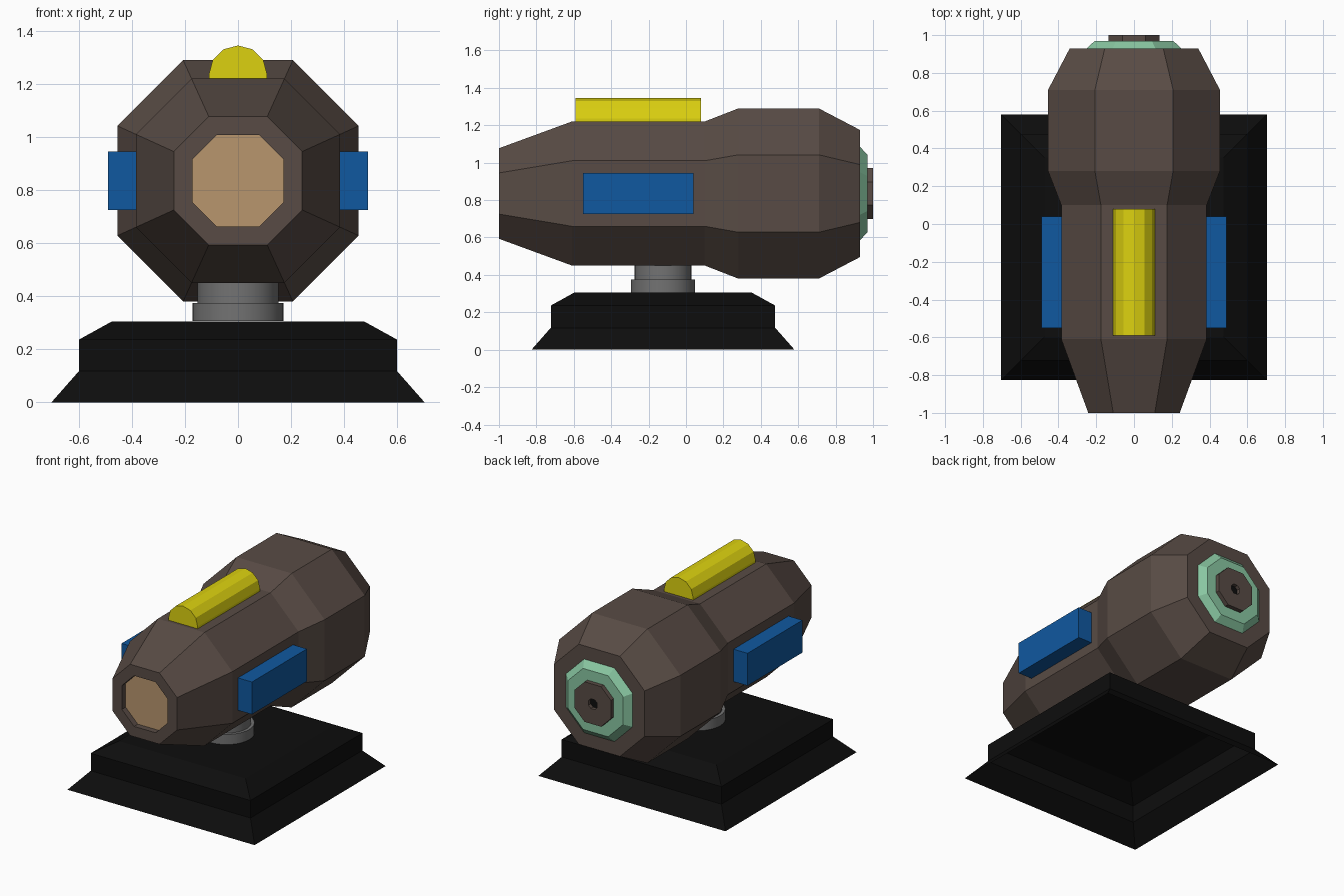
import bpy, bmesh, math

if "Cube" in bpy.data.objects:
    bpy.data.objects.remove(bpy.data.objects["Cube"])

CZ = 0.835    # height of the body axis
BY = -0.123   # centre of the stand in y


def mat(name, rgb):
    m = bpy.data.materials.new(name)
    m.diffuse_color = (*rgb, 1)
    m.use_nodes = True
    m.node_tree.nodes["Principled BSDF"].inputs["Base Color"].default_value = m.diffuse_color
    return m


BROWN = mat("dark brown", (0.098, 0.071, 0.059))
TAN = mat("tan", (0.48, 0.305, 0.155))
GREEN = mat("mint green", (0.25, 0.57, 0.36))
BLUE = mat("blue", (0.005, 0.098, 0.35))
YELLOW = mat("yellow", (0.72, 0.64, 0.005))
GREY = mat("grey", (0.17, 0.17, 0.17))
BLACK = mat("black", (0.004, 0.004, 0.004))


def loft(name, rings, mats, cap_start=True, cap_end=True, start_mat=0, end_mat=0):
    """Skin a list of point rings; the caps may have their own colour."""
    bm = bmesh.new()
    loops = [[bm.verts.new(p) for p in ring] for ring in rings]
    n = len(loops[0])
    for a, b in zip(loops, loops[1:]):
        for i in range(n):
            j = (i + 1) % n
            bm.faces.new((a[i], a[j], b[j], b[i]))
    if cap_start:
        bm.faces.new(loops[0][::-1]).material_index = start_mat
    if cap_end:
        bm.faces.new(loops[-1]).material_index = end_mat
    bmesh.ops.recalc_face_normals(bm, faces=bm.faces)
    me = bpy.data.meshes.new(name)
    bm.to_mesh(me)
    bm.free()
    for m in mats:
        me.materials.append(m)
    ob = bpy.data.objects.new(name, me)
    bpy.context.collection.objects.link(ob)
    return ob


def octagon(y, r, k=0.455):
    """Octagon around the body axis: r is half the width, k the flat ratio."""
    f = r * k
    pts = [(r, -f), (r, f), (f, r), (-f, r), (-r, f), (-r, -f), (-f, -r), (f, -r)]
    return [(x, y, CZ + z) for x, z in pts]


def square(z, h):
    return [(sx * h, BY + sy * h, z) for sx, sy in ((1, -1), (1, 1), (-1, 1), (-1, -1))]


def circle(z, r, n=32):
    return [(r * math.cos(2 * math.pi * i / n), BY + r * math.sin(2 * math.pi * i / n), z)
            for i in range(n)]


# Main body with a recessed tan lens at the front
body = [octagon(-0.96, 0.172, 0.47), octagon(-1.0, 0.172, 0.47)]
body += [octagon(y, r) for y, r in ((-1.0, 0.242), (-0.61, 0.385), (0.10, 0.385),
                                    (0.28, 0.455), (0.71, 0.455), (0.93, 0.34))]
loft("body", body, [BROWN, TAN], start_mat=1)

# Rear ring and rear cap with a small dark hole
loft("rear_ring", [octagon(0.925, 0.25), octagon(0.93, 0.25), octagon(0.97, 0.207)], [GREEN])
loft("rear_cap", [octagon(0.965, 0.136), octagon(1.0, 0.136), octagon(1.0, 0.033),
                  octagon(0.975, 0.033)], [BROWN, BLACK], end_mat=1)

# Side boxes
for side, s in (("left", -1), ("right", 1)):
    loft("side_box_" + side,
         [[(s * x, y, z) for y, z in ((-0.55, 0.725), (0.04, 0.725), (0.04, 0.945), (-0.55, 0.945))]
          for x in (0.37, 0.49)], [BLUE])

# Rounded bar on top
arc = [(0.11, 1.21)]
arc += [(0.11 * math.cos(math.radians(a)), 1.235 + 0.11 * math.sin(math.radians(a)))
        for a in range(0, 181, 30)]
arc += [(-0.11, 1.21)]
loft("top_bar", [[(x, y, z) for x, z in arc] for y in (-0.59, 0.08)], [YELLOW])

# Neck: two stacked round collars
for name, r, z0, z1 in (("neck_lower", 0.172, 0.306, 0.375), ("neck_upper", 0.152, 0.375, 0.47)):
    ob = loft(name, [circle(z0, r), circle(z1, r)], [GREY])
    bpy.ops.object.select_all(action='DESELECT')
    ob.select_set(True)
    bpy.context.view_layer.objects.active = ob
    bpy.ops.object.shade_smooth_by_angle(angle=math.radians(35))

# Stepped square stand, hollow and open underneath
loft("stand", [square(z, h) for z, h in ((0, 0.703), (0.117, 0.6), (0.236, 0.6), (0.305, 0.475))],
     [BLACK], cap_start=False)
